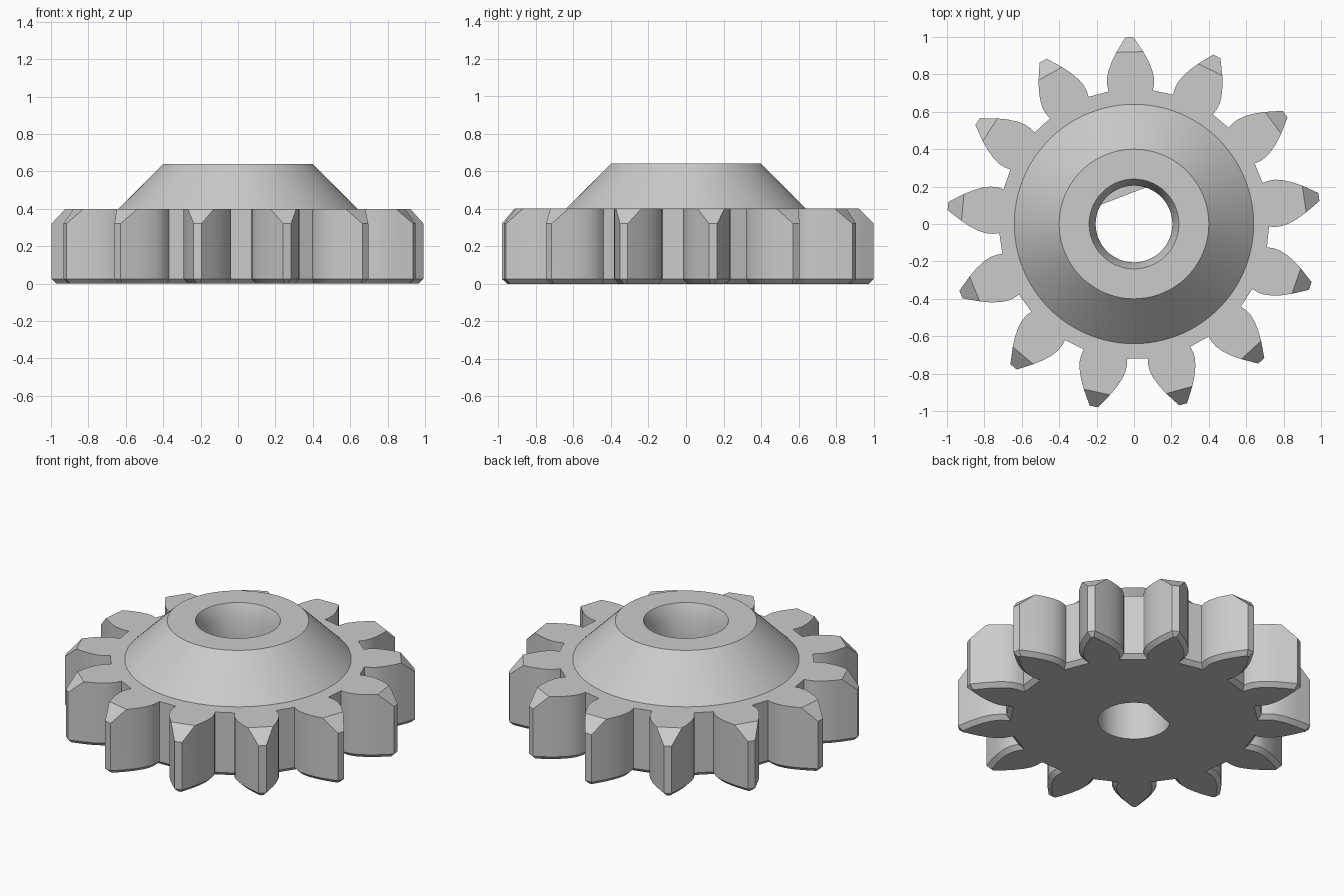
import bpy, bmesh
from math import radians, sin, cos, tau
from mathutils import Vector

cube = bpy.data.objects.get("Cube")
if cube:
    bpy.data.objects.remove(cube, do_unlink=True)

TEETH = 13
FIRST_ANGLE = radians(91.4)
RIM_TOP = 0.40
BEVEL = 0.025
CHAMFER_START = 0.92
SEGMENTS = 96
FLAT_NORMAL = Vector((cos(radians(111)), sin(radians(111))))
FLAT_DISTANCE = 0.16
FLAT_TOP = 0.40

# Half tooth: distance from the axle, half width
HALF_TOOTH = [(0.712, 0.118), (0.745, 0.125), (0.78, 0.1255), (0.82, 0.117),
              (0.87, 0.098), (CHAMFER_START, 0.072), (0.999, 0.022)]

metal = bpy.data.materials.new("grey metal")
metal.use_nodes = True
GREY = (0.6, 0.6, 0.6, 1)
metal.diffuse_color = GREY
metal.node_tree.nodes["Principled BSDF"].inputs["Base Color"].default_value = GREY


def gear_outline():
    """Counter-clockwise outline points, each with its top height."""
    tooth = [(r, -w) for r, w in HALF_TOOTH] + [(r, w) for r, w in reversed(HALF_TOOTH)]
    points = []
    for i in range(TEETH):
        a = FIRST_ANGLE + i * tau / TEETH
        for r, w in tooth:
            p = Vector((r * cos(a) - w * sin(a), r * sin(a) + w * cos(a)))
            points.append((p, RIM_TOP - max(0, r - CHAMFER_START)))
    return points


def inset(points, distance):
    """Move a closed outline inwards with mitred corners."""
    result = []
    for i, p in enumerate(points):
        d1 = (p - points[i - 1]).normalized()
        d2 = (points[(i + 1) % len(points)] - p).normalized()
        n1, n2 = Vector((-d1.y, d1.x)), Vector((-d2.y, d2.x))
        result.append(p + (n1 + n2) * distance / (1 + n1.dot(n2)))
    return result


def bridge(bm, lower, upper):
    n = len(lower)
    for i in range(n):
        j = (i + 1) % n
        bm.faces.new((lower[i], lower[j], upper[j], upper[i]))


def circle(radius, flat=False):
    points = []
    for i in range(SEGMENTS):
        p = Vector((cos(i * tau / SEGMENTS), sin(i * tau / SEGMENTS))) * radius
        if flat:
            p -= FLAT_NORMAL * max(0, p.dot(FLAT_NORMAL) - FLAT_DISTANCE)
        points.append(p)
    return points


def ring(bm, points, z):
    return [bm.verts.new((p.x, p.y, z)) for p in points]


bm = bmesh.new()

# Toothed rim with bevelled foot and chamfered tooth tips
outline = gear_outline()
flat_points = [p for p, z in outline]
foot = ring(bm, inset(flat_points, BEVEL), 0)
side = ring(bm, flat_points, BEVEL)
top = [bm.verts.new((p.x, p.y, z)) for p, z in outline]
bridge(bm, foot, side)
bridge(bm, side, top)
tip = len(HALF_TOOTH) - 1
for i in range(TEETH):
    k = i * 2 * len(HALF_TOOTH) + tip
    bm.faces.new((top[k - 1], top[k], top[k + 1], top[k + 2]))

# Conical hub, countersunk bore and flat-sided shaft hole
rings = [ring(bm, circle(r), z) for r, z in
         ((0.64, RIM_TOP), (0.4, 0.64), (0.24, 0.64), (0.205, 0.56), (0.205, FLAT_TOP))]
rings += [ring(bm, circle(0.205, True), z) for z in (FLAT_TOP, 0)]
for a, b in zip(rings, rings[1:]):
    bridge(bm, a, b)
bmesh.ops.remove_doubles(bm, verts=bm.verts, dist=0.0001)

# Flat faces around the hub and underneath
for level in (RIM_TOP, 0):
    edges = [e for e in bm.edges if e.is_boundary
             and all(abs(v.co.z - level) < 0.001 for v in e.verts)]
    bmesh.ops.triangle_fill(bm, edges=edges, use_beauty=True)
bmesh.ops.recalc_face_normals(bm, faces=bm.faces)

mesh = bpy.data.meshes.new("gear_wheel")
bm.to_mesh(mesh)
bm.free()
mesh.materials.append(metal)
gear = bpy.data.objects.new("gear_wheel", mesh)
bpy.context.collection.objects.link(gear)

bpy.ops.object.select_all(action='DESELECT')
gear.select_set(True)
bpy.context.view_layer.objects.active = gear
bpy.ops.object.shade_smooth_by_angle(angle=radians(25))
